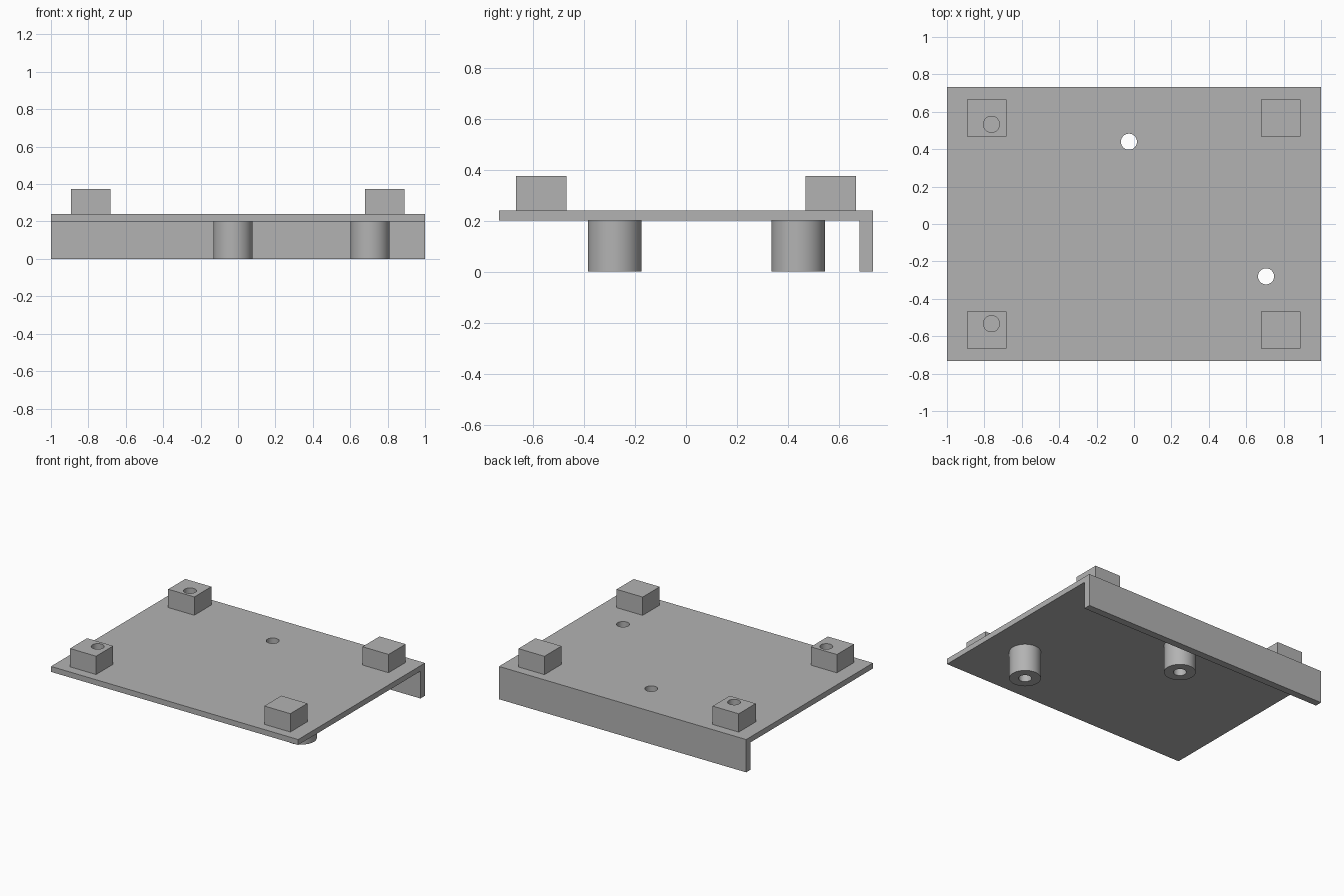
import bpy
import math

cube = bpy.data.objects.get("Cube")
if cube:
    bpy.data.objects.remove(cube, do_unlink=True)

grey = bpy.data.materials.new("plain grey")
grey.use_nodes = True
grey.diffuse_color = (0.45, 0.45, 0.45, 1)
grey.node_tree.nodes["Principled BSDF"].inputs["Base Color"].default_value = grey.diffuse_color

HALF_Y = 0.733
UNDER, DECK, TOP = 0.2, 0.24, 0.374
HOLE_R = 0.043


def box(name, x0, x1, y0, y1, z0, z1):
    bpy.ops.mesh.primitive_cube_add(size=1, location=((x0 + x1) / 2, (y0 + y1) / 2, (z0 + z1) / 2))
    ob = bpy.context.object
    ob.name = name
    ob.scale = (x1 - x0, y1 - y0, z1 - z0)
    bpy.ops.object.transform_apply(location=False, rotation=False)
    ob.data.materials.append(grey)
    return ob


def cylinder(name, x, y, radius, z0, z1):
    bpy.ops.mesh.primitive_cylinder_add(vertices=64, radius=radius, depth=z1 - z0,
                                        location=(x, y, (z0 + z1) / 2))
    ob = bpy.context.object
    ob.name = name
    ob.data.materials.append(grey)
    return ob


def drill(ob, x, y, z0, z1):
    """Cut a round hole, then remove the cutter."""
    cutter = cylinder("hole_cutter", x, y, HOLE_R, z0, z1)
    cutter.hide_render = True
    bpy.context.view_layer.objects.active = ob
    mod = ob.modifiers.new("hole", "BOOLEAN")
    mod.operation = "DIFFERENCE"
    mod.solver = "EXACT"
    mod.object = cutter
    bpy.ops.object.modifier_apply(modifier=mod.name)
    bpy.data.objects.remove(cutter, do_unlink=True)


def smooth(ob):
    bpy.ops.object.select_all(action="DESELECT")
    ob.select_set(True)
    bpy.context.view_layer.objects.active = ob
    bpy.ops.object.shade_smooth_by_angle(angle=math.radians(30))


# Base plate and the flange hanging from its rear edge
plate = box("base_plate", -1, 1, -HALF_Y, HALF_Y, UNDER, DECK)
box("rear_flange", -1, 1, 0.681, HALF_Y, 0, UNDER)

# Tubular standoffs below, bored through the plate
for side, x, y in (("rear", -0.027, 0.44), ("front", 0.706, -0.28)):
    standoff = cylinder(side + "_standoff", x, y, 0.105, 0, UNDER)
    for part in (standoff, plate):
        drill(part, x, y, -0.1, 0.5)
    smooth(standoff)
smooth(plate)

# Corner blocks above; the right pair has blind screw holes
for side, s in (("rear", 1), ("front", -1)):
    y0, y1 = sorted((s * 0.469, s * 0.666))
    box(side + "_left_block", 0.679, 0.89, y0, y1, DECK, TOP)
    block = box(side + "_right_block", -0.893, -0.682, y0, y1, DECK, TOP)
    drill(block, -0.762, s * 0.533, DECK - 0.1, TOP + 0.1)
    smooth(block)
